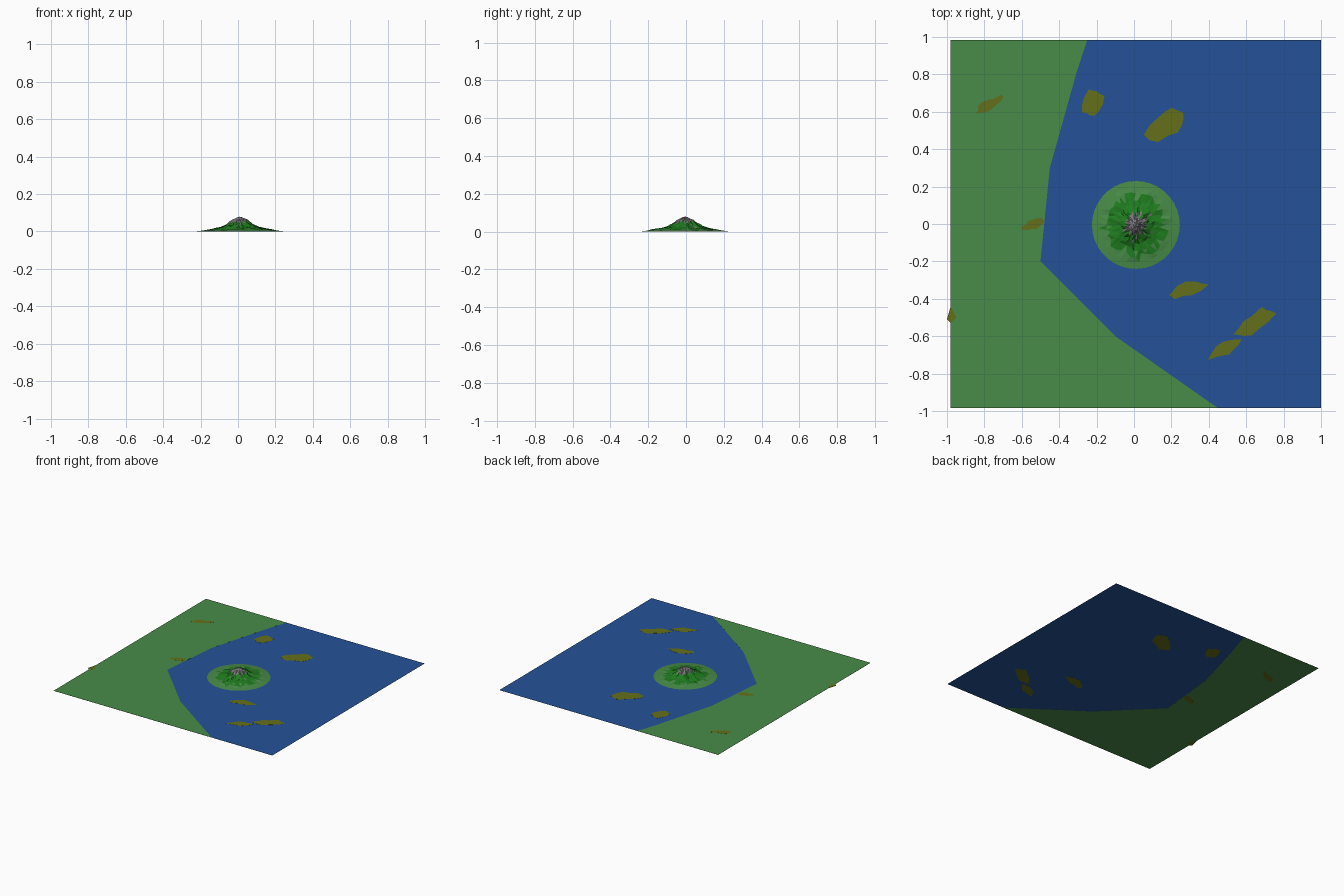
import bpy, bmesh, math, random

if "Cube" in bpy.data.objects:
    bpy.data.objects.remove(bpy.data.objects["Cube"])

random.seed(4)


def material(name, rgb):
    m = bpy.data.materials.new(name)
    m.diffuse_color = (*rgb, 1)
    m.use_nodes = True
    m.node_tree.nodes["Principled BSDF"].inputs["Base Color"].default_value = m.diffuse_color
    return m


GRASS = material("grass", (0.065, 0.26, 0.065))
FOREST = material("forest", (0.014, 0.205, 0.014))
ROCK = material("rock", (0.19, 0.18, 0.19))
WATER = material("water", (0.018, 0.084, 0.314))
SAND = material("sand", (0.13, 0.16, 0.01))


def make_object(name, bm, mats):
    bmesh.ops.recalc_face_normals(bm, faces=bm.faces)
    me = bpy.data.meshes.new(name)
    bm.to_mesh(me)
    bm.free()
    for m in mats:
        me.materials.append(m)
    ob = bpy.data.objects.new(name, me)
    bpy.context.collection.objects.link(ob)
    return ob


def sheet(name, pts, z, mat, thick=0.0):
    """Flat outline, optionally raised into a very thin slab."""
    bm = bmesh.new()
    f = bm.faces.new([bm.verts.new((x, y, z)) for x, y in pts])
    if thick:
        ex = bmesh.ops.extrude_face_region(bm, geom=[f], use_keep_orig=True)
        for v in ex["geom"]:
            if isinstance(v, bmesh.types.BMVert):
                v.co.z += thick
    bmesh.ops.triangulate(bm, faces=bm.faces)
    return make_object(name, bm, [mat])


# Square water surface
L, R, B, T = -0.98, 1.0, -0.985, 0.985
sheet("water", [(L, B), (R, B), (R, T), (L, T)], 0.0006, WATER)

# Lowland along two edges
sheet("lowland", [(L, B), (0.45, B), (-0.1, -0.6), (-0.5, -0.2), (-0.45, 0.3),
                  (-0.31, 0.8), (-0.25, T), (L, T)], 0.0003, GRASS, 0.0006)

# Irregular sand banks: centre, half length, half width, turn
banks = [(0.18, 0.54, 0.13, 0.08, 0.6), (-0.22, 0.65, 0.09, 0.05, 1.2),
         (-0.54, 0.0, 0.06, 0.03, 0.4), (0.48, -0.67, 0.10, 0.04, 0.5),
         (0.64, -0.53, 0.13, 0.05, 0.6), (0.28, -0.35, 0.12, 0.04, 0.4),
         (-0.77, 0.64, 0.08, 0.03, 0.5)]
for i, (cx, cy, a, b, turn) in enumerate(banks):
    pts = []
    for k in range(13):
        t = math.tau * k / 13
        s = random.uniform(0.65, 1.15)
        x, y = a * s * math.cos(t), b * s * math.sin(t)
        pts.append((cx + x * math.cos(turn) - y * math.sin(turn),
                    cy + x * math.sin(turn) + y * math.cos(turn)))
    sheet(f"sand_bank_{i + 1}", pts, 0.0, SAND, 0.0012)
sheet("sand_bank_edge", [(-0.98, -0.44), (-1.0, -0.51), (-0.98, -0.53),
                         (-0.95, -0.5)], 0.0, SAND, 0.0012)

# Faceted mountain: grassy skirt, forested slopes, rocky summit
profile = [(0.235, 0.0006), (0.20, 0.005), (0.165, 0.010), (0.13, 0.016),
           (0.10, 0.023), (0.08, 0.034), (0.06, 0.047), (0.04, 0.060),
           (0.025, 0.070), (0.012, 0.076)]
N = 36
CX, CY = 0.01, -0.005
bm = bmesh.new()
rings = []
for j, (r, z) in enumerate(profile):
    ring = []
    rough = 0.0 if j < 2 else 1.0
    for k in range(N):
        t = math.tau * (k + 0.5 * (j % 2)) / N
        rr = r * (1 + rough * random.uniform(-0.09, 0.09))
        zz = z + rough * random.uniform(-0.0035, 0.0035) * min(1, r / 0.04)
        ring.append(bm.verts.new((CX + rr * math.cos(t), CY + rr * math.sin(t), zz)))
    rings.append(ring)
for j in range(len(rings) - 1):
    a, b = rings[j], rings[j + 1]
    for k in range(N):
        n = (k + 1) % N
        if j % 2 == 0:
            tris = [(a[k], a[n], b[k]), (a[n], b[n], b[k])]
        else:
            tris = [(a[k], a[n], b[n]), (a[k], b[n], b[k])]
        for tri in tris:
            f = bm.faces.new(tri)
            c = f.calc_center_median()
            d = math.hypot(c.x - CX, c.y - CY)
            if d < 0.055 + random.uniform(-0.012, 0.018) or (d < 0.11 and random.random() < 0.06):
                f.material_index = 2
            elif d < 0.155 + random.uniform(-0.02, 0.025):
                f.material_index = 1
peak = bm.verts.new((CX, CY, 0.079))
for k in range(N):
    bm.faces.new((rings[-1][k], rings[-1][(k + 1) % N], peak)).material_index = 2
make_object("mountain", bm, [GRASS, FOREST, ROCK])
